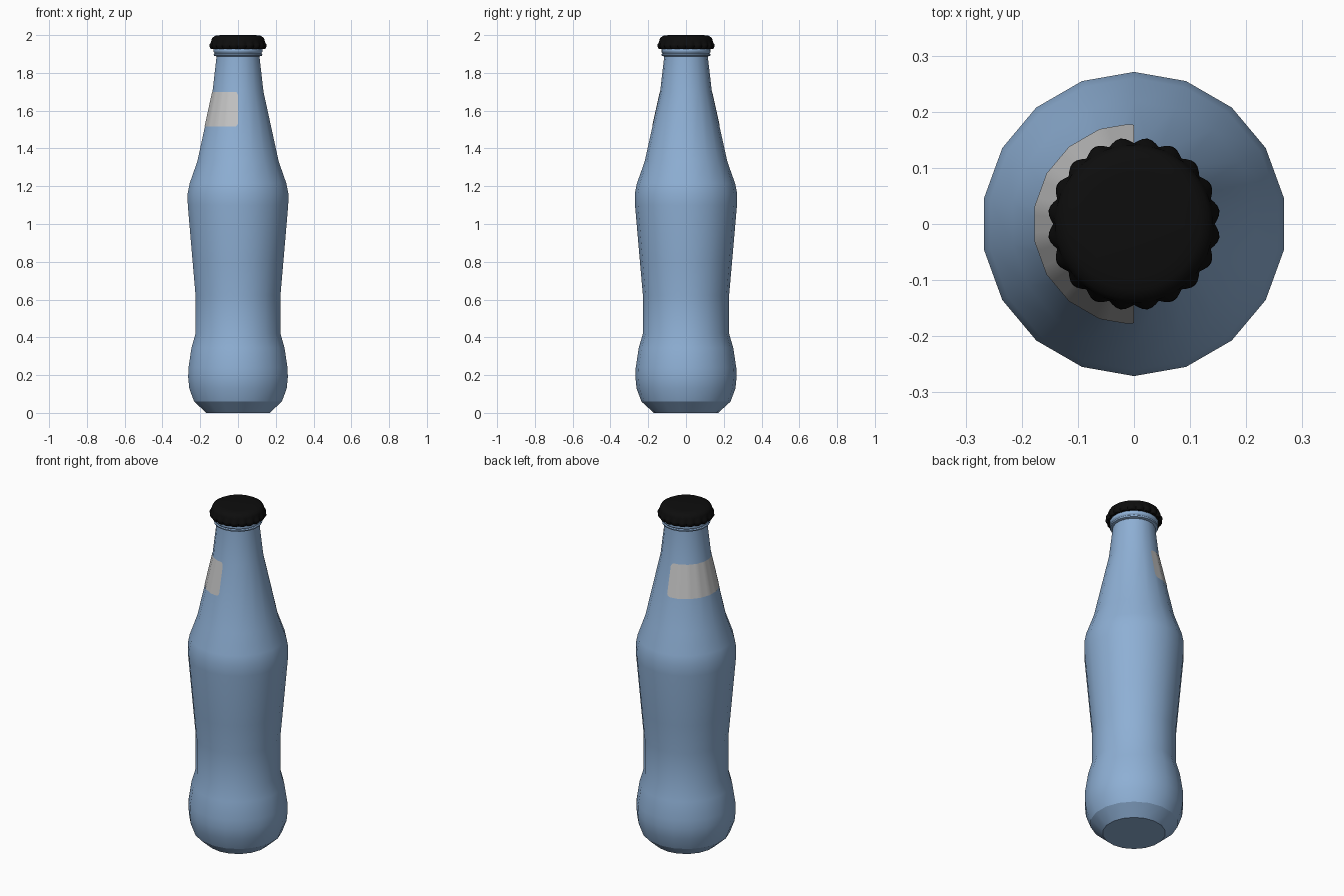
import bpy
import bmesh
import math

cube = bpy.data.objects.get("Cube")
if cube:
    bpy.data.objects.remove(cube, do_unlink=True)


def material(name, rgb, roughness=0.5):
    mat = bpy.data.materials.new(name)
    mat.use_nodes = True
    mat.diffuse_color = (*rgb, 1)
    bsdf = mat.node_tree.nodes["Principled BSDF"]
    bsdf.inputs["Base Color"].default_value = (*rgb, 1)
    bsdf.inputs["Roughness"].default_value = roughness
    return mat


BLUE = material("blue glass", (0.27, 0.43, 0.66), 0.3)
GREY = material("label grey", (0.55, 0.55, 0.55))
BLACK = material("cap black", (0.004, 0.004, 0.004))


def finish(bm, name, mat, angle):
    mesh = bpy.data.meshes.new(name)
    bm.to_mesh(mesh)
    bm.free()
    mesh.materials.append(mat)
    obj = bpy.data.objects.new(name, mesh)
    bpy.context.collection.objects.link(obj)
    bpy.ops.object.select_all(action='DESELECT')
    obj.select_set(True)
    bpy.context.view_layer.objects.active = obj
    bpy.ops.object.shade_smooth_by_angle(angle=math.radians(angle))
    return obj


def lathe(name, rings, mat, angle):
    """Bridge rings of points from bottom to top and close both ends."""
    bm = bmesh.new()
    loops = [[bm.verts.new(p) for p in ring] for ring in rings]
    n = len(loops[0])
    for a, b in zip(loops, loops[1:]):
        for i in range(n):
            j = (i + 1) % n
            bm.faces.new((a[i], a[j], b[j], b[i]))
    bm.faces.new(loops[0][::-1])
    bm.faces.new(loops[-1])
    return finish(bm, name, mat, angle)


def circle(r, z, n):
    return [(r * math.cos(t), r * math.sin(t), z)
            for t in (math.pi / 2 + math.tau * i / n for i in range(n))]


# Bottle body: 18-sided turned profile of (radius, height)
SIDES = 18
BODY = [(0.17, 0), (0.236, 0.06), (0.262, 0.13), (0.268, 0.19), (0.266, 0.24),
        (0.25, 0.345), (0.228, 0.42), (0.228, 0.62), (0.243, 0.79),
        (0.27, 1.10), (0.271, 1.16), (0.26, 1.215), (0.219, 1.33),
        (0.137, 1.70), (0.115, 1.89), (0.114, 1.935)]
lathe("bottle_body", [circle(r, z, SIDES) for r, z in BODY], BLUE, 24)

# Lip rings beneath the cap
lathe("neck_ring", [circle(r, z, SIDES) for r, z in
                    [(0.112, 1.886), (0.129, 1.891), (0.131, 1.899),
                     (0.125, 1.904)]], BLUE, 30)
lathe("mouth_lip", [circle(r, z, SIDES) for r, z in
                    [(0.123, 1.90), (0.131, 1.912), (0.131, 1.94)]], BLUE, 30)

# Crown cap: crimped skirt blending into a round domed top
TEETH, STEPS = 20, 6


def crimped(r, depth, z):
    ring = []
    for i in range(TEETH * STEPS):
        t = math.tau * i / (TEETH * STEPS)
        rr = r - depth * (1 - abs(math.sin(TEETH * t / 2)))
        ring.append((rr * math.cos(t), rr * math.sin(t), z))
    return ring


lathe("crown_cap", [crimped(*p) for p in
                    [(0.146, 0.011, 1.927), (0.154, 0.011, 1.94),
                     (0.153, 0.009, 1.95), (0.144, 0.003, 1.963),
                     (0.141, 0, 1.975), (0.134, 0, 1.988),
                     (0.118, 0, 1.997), (0.09, 0, 2.0)]], BLACK, 40)


# Shoulder label: thin rounded plate wrapping the right half of the neck
def label_point(deg, z, lift):
    r = 0.219 + (0.137 - 0.219) * (z - 1.33) / (1.70 - 1.33) + lift
    off = math.radians((deg - 90) % 20 - 10)
    r *= math.cos(math.radians(10)) / math.cos(off)
    t = math.radians(deg)
    return (r * math.cos(t), r * math.sin(t), z)


bm = bmesh.new()
edge = [(0, 0.018), (1, 0.010), (2.5, 0.005), (4.5, 0.001), (7, 0)]
columns = ([(90 + d, c) for d, c in edge]
           + [(d, 0) for d in range(100, 261, 5)]
           + [(270 - d, c) for d, c in reversed(edge)])
grid = []
for deg, cut in columns:
    low, high = 1.515 + cut, 1.70 - cut
    grid.append([bm.verts.new(label_point(deg, low + (high - low) * k / 4, 0.002))
                 for k in range(5)])
for a, b in zip(grid, grid[1:]):
    for k in range(4):
        bm.faces.new((a[k], b[k], b[k + 1], a[k + 1]))
finish(bm, "shoulder_label", GREY, 30)
